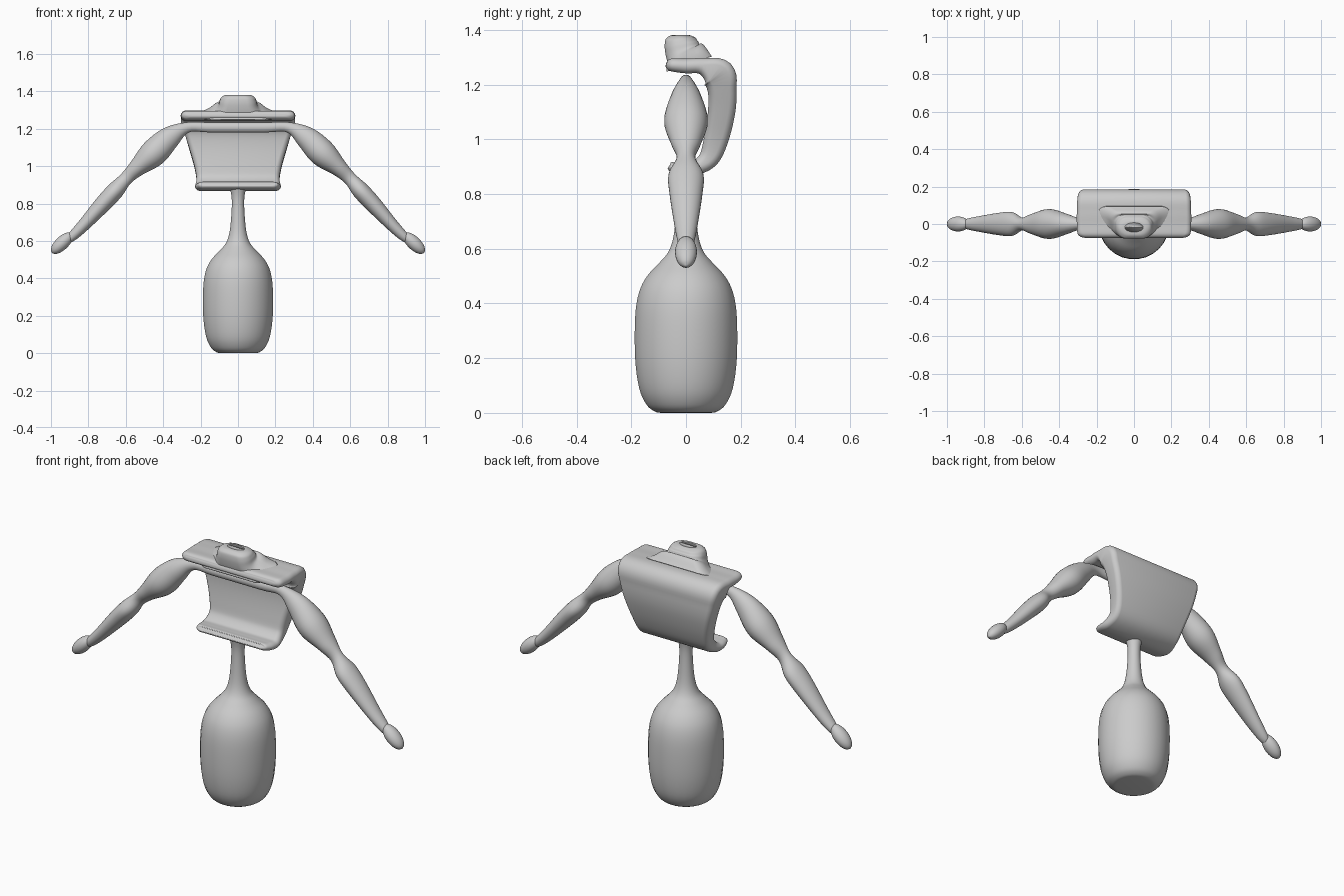
import bpy, bmesh, math
from mathutils import Vector

if "Cube" in bpy.data.objects:
    bpy.data.objects.remove(bpy.data.objects["Cube"])

grey = bpy.data.materials.new("plain grey")
grey.diffuse_color = (0.6, 0.6, 0.6, 1)
grey.use_nodes = True
grey.node_tree.nodes["Principled BSDF"].inputs["Base Color"].default_value = grey.diffuse_color


def spline(rows, steps):
    """Catmull-Rom through rows of (x, y, z, half_u, half_v)."""
    rows = [Vector(r) for r in rows]
    out = []
    for i in range(len(rows) - 1):
        p1, p2 = rows[i], rows[i + 1]
        p0, p3 = rows[max(i - 1, 0)], rows[min(i + 2, len(rows) - 1)]
        for s in range(steps):
            t = s / steps
            out.append(0.5 * (2 * p1 + (p2 - p0) * t + (2 * p0 - 5 * p1 + 4 * p2 - p3) * t * t
                              + (3 * p1 - p0 - 3 * p2 + p3) * t ** 3))
    return out + [rows[-1]]


def section(a, b, corner, n):
    """Rounded rectangle; a large corner makes a plain ellipse."""
    rx, ry = min(a, corner), min(b, corner)
    pts = []
    for q in range(4):
        sx, sy = ((1, 1), (-1, 1), (-1, -1), (1, -1))[q]
        for k in range(n):
            ang = math.pi / 2 * (q + (k + 0.5) / n)
            pts.append((sx * (a - rx) + rx * math.cos(ang), sy * (b - ry) + ry * math.sin(ang)))
    return pts


def loft(name, rows, side, corner=9, n=7, steps=5, mirror=False):
    rings = spline(rows, steps)
    centres = [Vector(r[:3]) for r in rings]
    u = Vector(side)
    bm = bmesh.new()
    loops = []
    for i, r in enumerate(rings):
        tangent = centres[min(i + 1, len(rings) - 1)] - centres[max(i - 1, 0)]
        v = tangent.cross(u).normalized()
        loops.append([bm.verts.new(centres[i] + u * p + v * q)
                      for p, q in section(max(r[3], 0.004), max(r[4], 0.004), corner, n)])
    for A, B in zip(loops, loops[1:]):
        for k in range(len(A)):
            j = (k + 1) % len(A)
            bm.faces.new((A[k], A[j], B[j], B[k]))
    bm.faces.new(loops[0])
    bm.faces.new(loops[-1])
    bmesh.ops.recalc_face_normals(bm, faces=bm.faces)
    for f in bm.faces:
        f.smooth = True
    me = bpy.data.meshes.new(name)
    bm.to_mesh(me)
    bm.free()
    me.materials.append(grey)
    ob = bpy.data.objects.new(name, me)
    bpy.context.collection.objects.link(ob)
    if mirror:
        ob.modifiers.new("mirror", 'MIRROR')
    return ob


X, Y = (1, 0, 0), (0, 1, 0)

# bulbous base running up into the thin neck
profile = [(0, .09), (.005, .115), (.03, .145), (.09, .172), (.2, .187), (.35, .187), (.44, .173),
           (.50, .143), (.55, .097), (.59, .064), (.65, .045), (.75, .035), (.83, .034), (.89, .045)]
loft("base_and_neck", [(0, 0, z, r, r) for z, r in profile], X, steps=4)

# C-shaped torso shell: lower lip, curved back, shoulder plate
shell = [(-.062, .902, .195, .006), (-.056, .900, .212, .017), (-.02, .893, .226, .021),
         (.03, .893, .229, .025), (.083, .93, .222, .037), (.11, 1.0, .234, .045),
         (.13, 1.1, .263, .05), (.132, 1.18, .287, .053), (.116, 1.237, .302, .062),
         (.06, 1.267, .306, .031), (0, 1.268, .306, .027), (-.05, 1.272, .302, .024),
         (-.068, 1.274, .285, .016), (-.073, 1.275, .265, .006)]
loft("torso_shell", [(0, y, z, w, t) for y, z, w, t in shell], X, corner=.03)

# low head block flaring into the shoulder plate
head = [(.012, 1.275, .20, .088), (.003, 1.300, .145, .079), (-.010, 1.322, .108, .067),
        (-.017, 1.350, .098, .062), (-.018, 1.370, .088, .054), (-.018, 1.380, .068, .036),
        (-.018, 1.381, .04, .02)]
loft("head", [(0, y, z, a, b) for y, z, a, b in head], X, corner=.055)

# both arms in one piece, joined by the crossbar under the shoulder plate
arm = [(.14, 1.207, .022, .027), (.27, 1.207, .025, .028), (.365, 1.153, .055, .06),
       (.453, 1.068, .08, .073), (.54, .99, .056, .047), (.60, .932, .034, .036),
       (.655, .87, .064, .046), (.72, .80, .06, .045), (.82, .69, .043, .034),
       (.88, .63, .031, .027), (.91, .605, .022, .02)]
right = [(x, 0, z, a, b) for x, z, a, b in arm]
left = [(-x, y, z, a, b) for x, y, z, a, b in reversed(right)]
loft("arms", left + right, Y)

# egg-shaped hands
hand = []
for k in range(9):
    ang = math.pi * k / 8
    d = -.075 * math.cos(ang)
    s = math.sin(ang)
    hand.append((.941 + .72 * d, 0, .588 - .69 * d, .04 * s, .036 * s))
loft("hands", hand, Y, steps=2, mirror=True)
